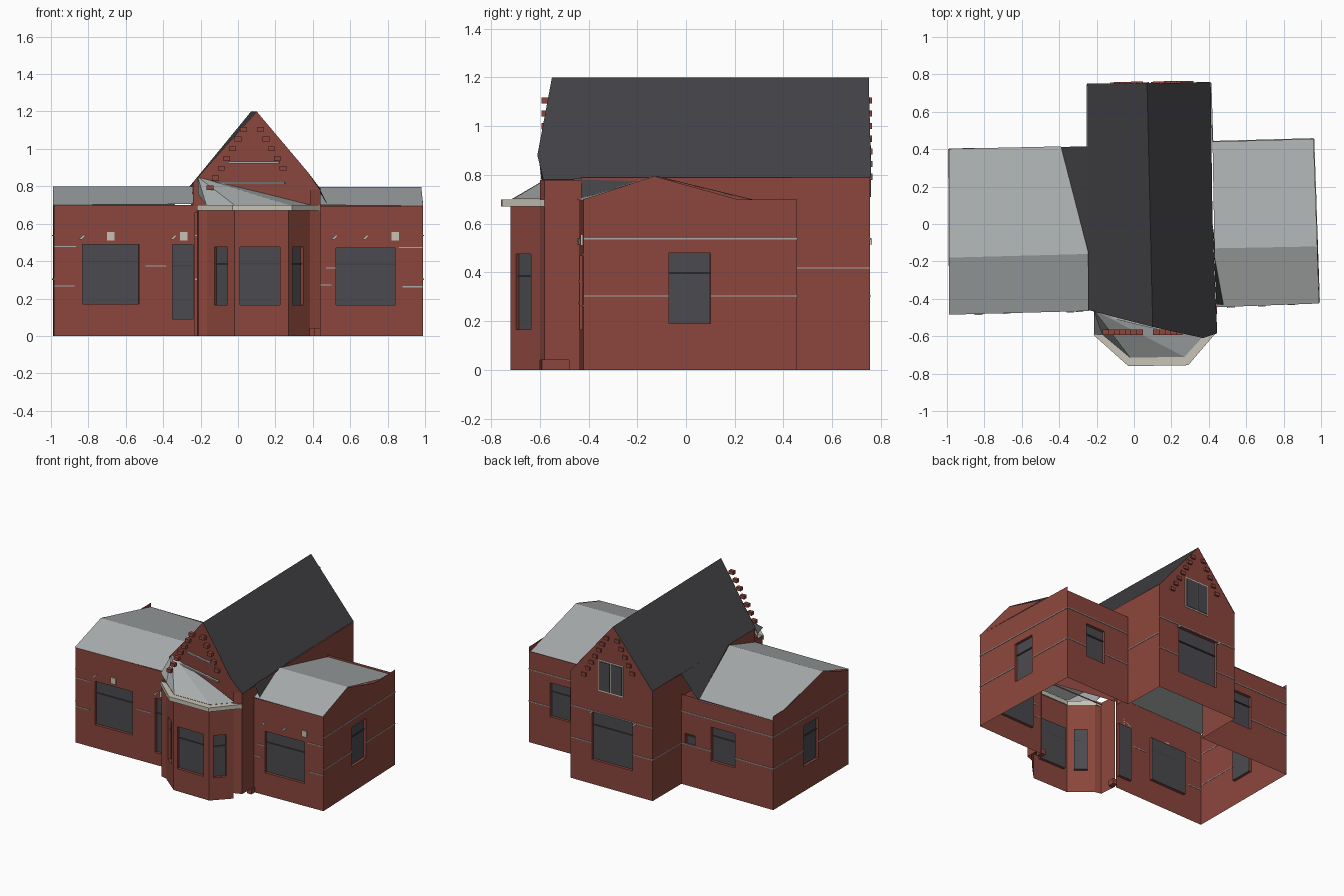
import bpy
from mathutils import Vector

default_cube = bpy.data.objects.get("Cube")
if default_cube:
    bpy.data.objects.remove(default_cube, do_unlink=True)


def make_material(name, red, green, blue):
    material = bpy.data.materials.new(name)
    material.use_nodes = True
    colour = (red, green, blue, 1)
    material.diffuse_color = colour
    material.node_tree.nodes["Principled BSDF"].inputs["Base Color"].default_value = colour
    return material


brick = make_material("red_brick", .26, .062, .046)
slate = make_material("dark_slate", .055, .054, .061)
metal = make_material("grey_metal", .40, .42, .42)
glass = make_material("dark_glass", .07, .07, .08)
stone = make_material("cream_stone", .58, .55, .47)


def make_object(name, points, faces, materials, indices=None):
    mesh = bpy.data.meshes.new(name)
    mesh.from_pydata([tuple(point) for point in points], [], faces)
    for material in materials:
        mesh.materials.append(material)
    if indices:
        for polygon, index in zip(mesh.polygons, indices):
            polygon.material_index = index
    mesh.update()
    result = bpy.data.objects.new(name, mesh)
    bpy.context.collection.objects.link(result)
    return result


def make_sheets(name, polygons, material, upward=True):
    """Flat panels; roof panels are turned to face the sky."""
    points, faces = [], []
    for polygon in polygons:
        corners = [Vector(corner) for corner in polygon]
        normal = (corners[1] - corners[0]).cross(corners[2] - corners[0])
        if upward and normal.z < 0:
            corners.reverse()
        start = len(points)
        points += corners
        faces.append(list(range(start, start + len(corners))))
    return make_object(name, points, faces, [material])


class Wall:
    """A wall between two ground points, read left to right from outside."""

    def __init__(self, name, start, end, top, bottom=0, openings=()):
        self.name = name
        self.start = Vector((*start, 0))
        span = Vector((*end, 0)) - self.start
        self.length = span.length
        self.along = span.normalized()
        self.out = Vector((self.along.y, -self.along.x, 0))
        self.openings = openings
        self.build(top, bottom)

    def at(self, u, z, depth=0):
        return self.start + self.along * u + self.out * depth + Vector((0, 0, z))

    def build(self, top, bottom):
        columns = sorted({0, self.length, *[u for o in self.openings for u in o[:2]]})
        rows = sorted({bottom, top, *[z for o in self.openings for z in o[2:]]})
        points, faces, indices = [], [], []

        def quad(corners, index=0):
            first = len(points)
            points.extend(self.at(*corner) for corner in corners)
            faces.append([first, first + 1, first + 2, first + 3])
            indices.append(index)

        for left, right in zip(columns, columns[1:]):
            for low, high in zip(rows, rows[1:]):
                u, z = (left + right) / 2, (low + high) / 2
                if not any(a < u < b and c < z < d for a, b, c, d in self.openings):
                    quad([(left, low), (right, low), (right, high), (left, high)])
        # recessed reveals and glazing
        deep = -.02
        for a, b, c, d in self.openings:
            ring = [(a, c), (b, c), (b, d), (a, d)]
            for here, following in zip(ring, ring[1:] + ring[:1]):
                quad([here, following, (*following, deep), (*here, deep)])
            quad([(*corner, deep) for corner in ring], 1)
        make_object(self.name, points, faces, [brick, glass], indices)
        # sash bars
        for number, (a, b, c, d) in enumerate(self.openings):
            middle = c + (d - c) * .7
            self.plate(f"{self.name}_sash_{number}", a, b, middle, middle + .008, slate, -.02, -.013)

    def plate(self, name, a, b, low, high, material, back=-.002, front=.004, lean=0):
        points = [self.at(u, z, depth) for depth in (back, front)
                  for u, z in ((a, low), (b, low), (b + lean, high), (a + lean, high))]
        faces = [(4, 5, 6, 7), (3, 2, 1, 0)]
        faces += [(i, (i + 1) % 4, (i + 1) % 4 + 4, i + 4) for i in range(4)]
        return make_object(name, points, faces, [material])

    def bands(self, heights=(.3, .535)):
        """Thin courses which stop at the openings."""
        for number, z in enumerate(heights):
            edges = [0]
            for a, b, c, d in sorted(self.openings):
                if c < z < d:
                    edges += [a, b]
            edges.append(self.length)
            for left, right in zip(edges[::2], edges[1::2]):
                self.plate(f"{self.name}_band_{number}", left, right, z, z + .006, metal)


# wing walls
left_front = Wall("left_wing_front", (-.985, -.48), (-.23, -.46), .7,
                  openings=[(.155, .455, .17, .49), (.635, .745, .09, .49)])
right_front = Wall("right_wing_front", (.44, -.44), (.99, -.42), .695,
                   openings=[(.085, .4, .165, .47)])
right_end = Wall("right_wing_end", (.99, -.42), (.96, .455), .7, openings=[(.35, .52, .19, .48)])
right_back = Wall("right_wing_back", (.96, .455), (.42, .44), .67, openings=[(.17, .33, .23, .48)])
left_back = Wall("left_wing_back", (-.25, .41), (-.99, .4), .66,
                 openings=[(.03, .11, .3, .38), (.24, .43, .23, .48)])
left_end = Wall("left_wing_end", (-.99, .4), (-.985, -.48), .69, openings=[(.36, .53, .18, .48)])

# nave walls
nave_right = Wall("nave_right_wall", (.42, .44), (.41, .755), .79)
nave_back = Wall("nave_back_wall", (.41, .755), (-.25, .745), .68, openings=[(.17, .5, .18, .53)])
nave_left = Wall("nave_left_wall", (-.25, .745), (-.25, .41), .81)
Wall("nave_right_upper", (.44, -.43), (.42, .44), .79, .64)
Wall("nave_left_upper", (-.25, .41), (-.24, -.46), .81, .64)
Wall("left_porch_side", (-.22, -.46), (-.21, -.59), .7)
Wall("left_porch_front", (-.21, -.59), (-.165, -.6), .68)
Wall("right_porch_front", (.385, -.6), (.44, -.58), .78, .04)
Wall("right_porch_side", (.44, -.58), (.44, -.43), .78, .04)
for side, x in (("left", -.215), ("right", .41)):
    foot = Wall(f"{side}_plinth_face", (x, -.48), (x + .035, -.48), .04)
    foot.plate(f"{side}_plinth", 0, .035, 0, .04, brick, -.05, 0)

# bay window walls
bay = [(-.165, -.6), (-.02, -.72), (.27, -.72), (.385, -.6)]
for name, start, end, a, b in zip(("left", "middle", "right"), bay, bay[1:], (.05, .03, .03), (.14, .245, .115)):
    Wall(f"bay_{name}", start, end, .67, openings=[(a, b, .165, .475)])

# gables
make_sheets("front_gable", [[(-.24, -.46, .66), (.44, -.58, .66), (.44, -.58, .78), (.37, -.605, .88),
                             (.1, -.55, 1.2), (-.24, -.46, .82)]], brick, False)
make_sheets("back_gable", [[(.41, .755, .68), (-.25, .745, .68), (-.25, .745, .81),
                            (.07, .75, 1.2), (.41, .755, .79)]], brick, False)
make_sheets("right_end_gable", [[(.99, -.42, .7), (.973, .21, .7), (.98, -.13, .795)]], brick, False)
make_sheets("left_end_gable", [[(-.99, .24, .69), (-.985, -.48, .69), (-.987, -.17, .8)]], brick, False)

# roofs
make_sheets("nave_roof", [
    [(.1, -.55, 1.2), (.37, -.61, .88), (.445, -.585, .78), (.42, 0, .79), (.41, .76, .79), (.07, .75, 1.2)],
    [(.42, 0, .79), (.48, -.43, .7), (.44, -.43, .78)],
    [(.1, -.55, 1.2), (.07, .75, 1.2), (-.25, .75, .81), (-.245, -.46, .81)],
    [(-.245, -.15, .81), (-.25, .415, .81), (-.39, .412, .65)]], slate)
make_sheets("left_wing_roof", [
    [(-.99, -.485, .7), (-.24, -.465, .705), (-.24, -.16, .8), (-.99, -.18, .8)],
    [(-.99, -.18, .8), (-.24, -.16, .8), (-.39, .415, .65), (-.99, .402, .66)]], metal)
make_sheets("right_wing_roof", [
    [(.44, -.445, .7), (.99, -.425, .695), (.98, -.12, .795), (.43, -.13, .795)],
    [(.43, -.13, .795), (.98, -.12, .795), (.96, .455, .655), (.42, .44, .655)]], metal)

# bay cornice and roof
outer = [(-.22, -.59), (-.03, -.76), (.29, -.755), (.44, -.58)]
inner = [(-.17, -.59), (-.02, -.715), (.27, -.71), (.385, -.585)]
rim = [(*xy, z) for z in (.67, .7) for line in (outer, inner) for xy in line]
rim_faces = []
for i in range(3):
    j = i + 1
    rim_faces += [(i, j, j + 8, i + 8), (j + 4, i + 4, i + 12, j + 12),
                  (i + 8, j + 8, j + 12, i + 12), (j, i, i + 4, j + 4)]
rim_faces += [(0, 8, 12, 4), (3, 7, 15, 11)]
make_object("bay_cornice", rim, rim_faces, [stone])
peak = (-.215, -.46, .85)
edge = [(-.215, -.59, .76)] + [(*xy, .701) for xy in inner]
make_sheets("bay_roof", [[peak, a, b] for a, b in zip(edge, edge[1:])], metal)

# string courses
for wall in (right_end, right_back, left_back, left_end, nave_back):
    wall.bands()
nave_right.bands((.415,))
nave_left.bands((.3,))
for wall, a, b, z in ((left_front, 0, .12, .475), (left_front, 0, .11, .265), (left_front, .49, .6, .37),
                      (right_front, .42, .55, .47), (right_front, .44, .55, .26),
                      (right_front, 0, .06, .27), (right_front, .03, .085, .36)):
    wall.plate("front_course", a, b, z, z + .006, metal)

# stone keystones and slanted end blocks
for wall, centre in ((left_front, .305), (left_front, .695), (right_front, .4)):
    wall.plate("keystone", centre - .02, centre + .02, .51, .555, stone, 0, .008)
for wall, centre in ((left_front, .145), (left_front, .635), (right_front, .07), (right_front, .235),
                     (nave_back, .16), (nave_back, .51)):
    wall.plate("slanted_block", centre - .012, centre + .004, .515, .54, stone, 0, .01, .025)

# paired attic window
nave_back.plate("attic_frame", .225, .425, .7, .93, stone, 0, .003)
for a in (.235, .33):
    nave_back.plate("attic_pane", a, a + .085, .71, .92, glass, 0, .008)

# stepped projecting bricks and courses on both gables
front_line = Wall("front_gable_course_base", (-.235, -.463), (.37, -.607), .7, .68)
front_line.plate("gable_course_low", .11, .5, .812, .822, metal, -.002, .014)
front_line.plate("gable_course_high", .19, .47, .922, .932, metal, -.002, .014)
face_line = Wall("front_brick_base", (-.2, -.575), (.4, -.575), .68, .67)
for step in range(7):
    z = .78 + step * .052
    reach = .225 - step * .03
    for side in (-1, 1):
        if side > 0 and step < 2:
            continue
        u = .275 + side * reach
        face_line.plate("front_gable_brick", u - .018, u + .018, z, z + .025, brick, -.01, .018)
        back_u = .335 + side * reach
        nave_back.plate("back_gable_brick", back_u - .018, back_u + .018, z, z + .025, brick, -.002, .012)
